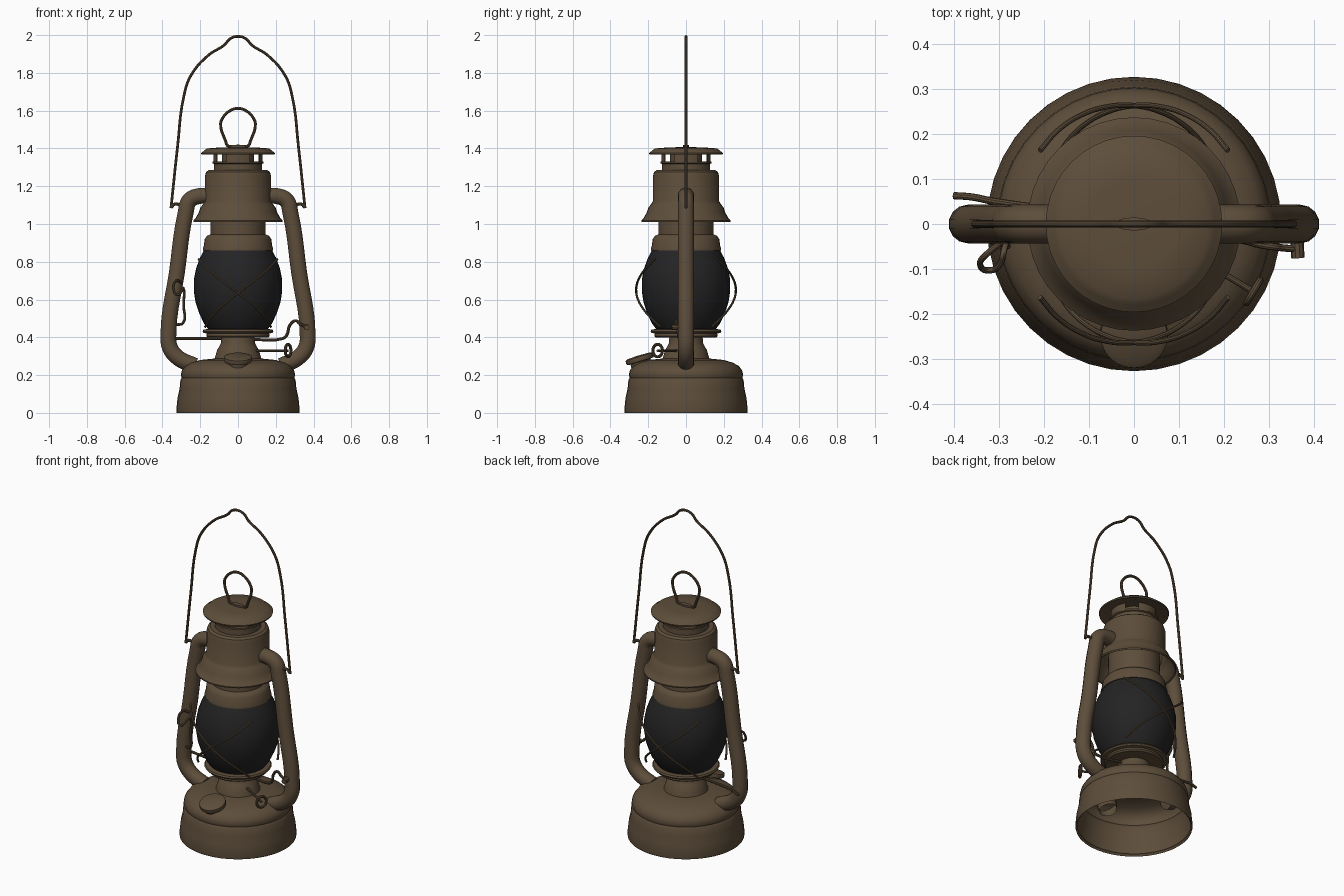
import bpy
import bmesh
import math
from mathutils import Vector

if "Cube" in bpy.data.objects:
    bpy.data.objects.remove(bpy.data.objects["Cube"])


def material(name, rgb):
    m = bpy.data.materials.new(name)
    m.use_nodes = True
    m.diffuse_color = (*rgb, 1)
    bsdf = m.node_tree.nodes["Principled BSDF"]
    bsdf.inputs["Base Color"].default_value = (*rgb, 1)
    bsdf.inputs["Roughness"].default_value = 0.7
    return m


METAL = material("aged_brown_metal", (0.11, 0.075, 0.043))
GLASS = material("dark_glass", (0.017, 0.017, 0.018))


def finish(obj, mat):
    obj.data.materials.clear()
    obj.data.materials.append(mat)
    bpy.ops.object.select_all(action='DESELECT')
    obj.select_set(True)
    bpy.context.view_layer.objects.active = obj
    if obj.type == 'CURVE':
        bpy.ops.object.convert(target='MESH')
    bpy.ops.object.shade_smooth_by_angle(angle=math.radians(35))
    return obj


def lathe(name, profile, mat=METAL, start=0, sweep=360, segs=40):
    """Turn an (r, z) profile, listed bottom to top, about the z axis."""
    bm = bmesh.new()
    rings = []
    for j in range(segs + 1):
        a = math.radians(start + sweep * j / segs)
        rings.append([bm.verts.new((r * math.cos(a), r * math.sin(a), z)) for r, z in profile])
    for left, right in zip(rings, rings[1:]):
        for i in range(len(profile) - 1):
            bm.faces.new((left[i], right[i], right[i + 1], left[i + 1]))
    bmesh.ops.remove_doubles(bm, verts=bm.verts, dist=0.0002)
    mesh = bpy.data.meshes.new(name)
    bm.to_mesh(mesh)
    bm.free()
    obj = bpy.data.objects.new(name, mesh)
    bpy.context.collection.objects.link(obj)
    return finish(obj, mat)


def tube(name, points, radius, closed=False, sides=3, steps=5):
    """Round rod along a smooth path."""
    cu = bpy.data.curves.new(name, 'CURVE')
    cu.dimensions = '3D'
    cu.bevel_depth = radius
    cu.bevel_resolution = sides
    cu.resolution_u = steps
    cu.use_fill_caps = True
    sp = cu.splines.new('BEZIER')
    sp.bezier_points.add(len(points) - 1)
    for bp, p in zip(sp.bezier_points, points):
        bp.co = p
        bp.handle_left_type = bp.handle_right_type = 'AUTO'
    sp.use_cyclic_u = closed
    obj = bpy.data.objects.new(name, cu)
    bpy.context.collection.objects.link(obj)
    return finish(obj, METAL)


def mirrored(half):
    """Complete a path in the x-z plane that ends on the centre line."""
    path = [(x, 0, z) for x, z in half]
    return path + [(-x, 0, z) for x, _, z in reversed(path[:-1])]


# Fuel tank, open underneath
lathe("fuel_tank", [(0.315, 0.012), (0.325, 0), (0.327, 0.012), (0.32, 0.08), (0.309, 0.13),
                    (0.305, 0.175), (0.298, 0.185), (0.303, 0.2), (0.297, 0.225), (0.28, 0.248),
                    (0.25, 0.265), (0.2, 0.28), (0.13, 0.287), (0, 0.288)])

# Burner and the gallery that holds the globe
lathe("burner", [(0.125, 0.283), (0.12, 0.3), (0.11, 0.335), (0.1, 0.35), (0.09, 0.37),
                 (0.088, 0.405), (0, 0.405)])
lathe("globe_gallery", [(0, 0.398), (0.16, 0.4), (0.168, 0.408), (0.165, 0.42), (0.183, 0.424),
                        (0.188, 0.432), (0.183, 0.441), (0.15, 0.445), (0, 0.445)])

# Glass globe
lathe("globe", [(0.155, 0.44), (0.178, 0.47), (0.205, 0.525), (0.225, 0.585), (0.234, 0.645),
                (0.234, 0.705), (0.222, 0.765), (0.202, 0.82), (0.178, 0.865)], GLASS)

# Collar, hood and chimney
lathe("globe_collar", [(0.17, 0.858), (0.186, 0.86), (0.186, 0.87), (0.181, 0.885), (0.176, 0.92),
                       (0.165, 0.937), (0.146, 0.945), (0.144, 1.1)])
lathe("hood", [(0.228, 1.014), (0.236, 1.01), (0.237, 1.018), (0.225, 1.03), (0.208, 1.06),
               (0.198, 1.09), (0.186, 1.103), (0.176, 1.12), (0.175, 1.255), (0.169, 1.275),
               (0.155, 1.285), (0, 1.286)])
lathe("chimney_base", [(0.128, 1.284), (0.128, 1.318), (0.136, 1.322), (0.136, 1.332), (0, 1.332)])
lathe("chimney_core", [(0.085, 1.33), (0.085, 1.378)])
for k, side in enumerate(("left", "back", "right", "front")):
    lathe("chimney_post_" + side, [(0.124, 1.33), (0.13, 1.33), (0.13, 1.378), (0.124, 1.378),
                                   (0.124, 1.33)], METAL, 90 * k - 28, 56, 8)
lathe("cap", [(0, 1.374), (0.18, 1.374), (0.194, 1.368), (0.196, 1.376), (0.18, 1.388),
              (0.165, 1.4), (0.1, 1.405), (0, 1.408)])

# Lifting ring on the cap
tube("cap_ring", mirrored([(0.02, 1.41), (0.055, 1.415), (0.066, 1.44), (0.092, 1.53),
                           (0.082, 1.56), (0.042, 1.6), (0, 1.612)]), 0.008)
lathe("ring_clip", [(0.042, 1.4), (0.042, 1.418), (0, 1.42)], segs=12).scale.y = 0.35

# Side air tubes with the ears for the bail
for s, side in ((1, "left"), (-1, "right")):
    path = [(0.14, 1.147), (0.21, 1.147), (0.257, 1.125), (0.277, 1.06), (0.324, 0.74),
            (0.368, 0.43), (0.36, 0.345), (0.315, 0.29), (0.23, 0.25)]
    tube("air_tube_" + side, [(s * x, 0, z) for x, z in path], 0.043, sides=5)
    tube("bail_ear_" + side, [(s * 0.3, 0, 1.1), (s * 0.335, 0, 1.105), (s * 0.355, 0, 1.088)], 0.009)

# Carrying bail
tube("bail", mirrored([(0.355, 1.085), (0.35, 1.13), (0.32, 1.41), (0.286, 1.68), (0.25, 1.785),
                       (0.155, 1.895), (0.072, 1.948), (0.04, 1.982), (0, 1.993)]), 0.0075)

# Crossed guard wires in front of and behind the globe
for face in (-1, 1):
    for slope in (-1, 1):
        pts = []
        for i in range(-4, 5):
            t = i / 4
            a = math.radians(52 * t) * slope
            r = 0.263 + 0.022 * t - 0.02 * t * t
            pts.append((r * math.sin(a), face * r * math.cos(a), 0.635 + 0.18 * t))
        tube("globe_guard_wire", pts, 0.006)

# Filler spout and its tilted cap
spout = lathe("filler_spout", [(0.05, -0.075), (0.055, -0.03), (0.055, -0.012), (0.072, -0.01),
                               (0.076, 0), (0.074, 0.014), (0.06, 0.02), (0, 0.022)], segs=24)
spout.location = (0, -0.245, 0.283)
spout.rotation_euler.x = math.radians(17)

# Wick adjuster with a ring handle
hub = Vector((0.265, -0.15, 0.33))
axis = Vector((0.84, -0.5, 0)).normalized()
tube("wick_rod", [hub - axis * 0.2, hub - axis * 0.1, hub], 0.007)
across = Vector((-axis.y, axis.x, 0))
ring = [hub + across * (0.029 * math.cos(a)) + Vector((0, 0, 0.033 * math.sin(a)))
        for a in (math.tau * i / 8 for i in range(8))]
tube("wick_handle", ring, 0.008, closed=True)

# Globe lifting lever running through the gallery
tube("lift_lever", [(-0.4, 0.063, 0.375), (-0.36, 0.06, 0.39), (-0.31, 0.05, 0.393),
                    (0, 0.01, 0.393), (0.235, -0.035, 0.393), (0.257, -0.04, 0.41),
                    (0.275, -0.045, 0.465), (0.305, -0.05, 0.488), (0.33, -0.053, 0.47),
                    (0.365, -0.056, 0.455)], 0.008)
tube("lever_knob", [(0.362, -0.04, 0.455), (0.364, -0.075, 0.452)], 0.015)

# Wire latch hooked onto the right air tube
tube("latch_wire", [(-0.3, -0.045, 0.69), (-0.325, -0.065, 0.7), (-0.342, -0.09, 0.66),
                    (-0.32, -0.103, 0.625), (-0.298, -0.09, 0.645), (-0.289, -0.06, 0.66),
                    (-0.288, -0.05, 0.57), (-0.292, -0.045, 0.475), (-0.325, -0.035, 0.467)], 0.007)
